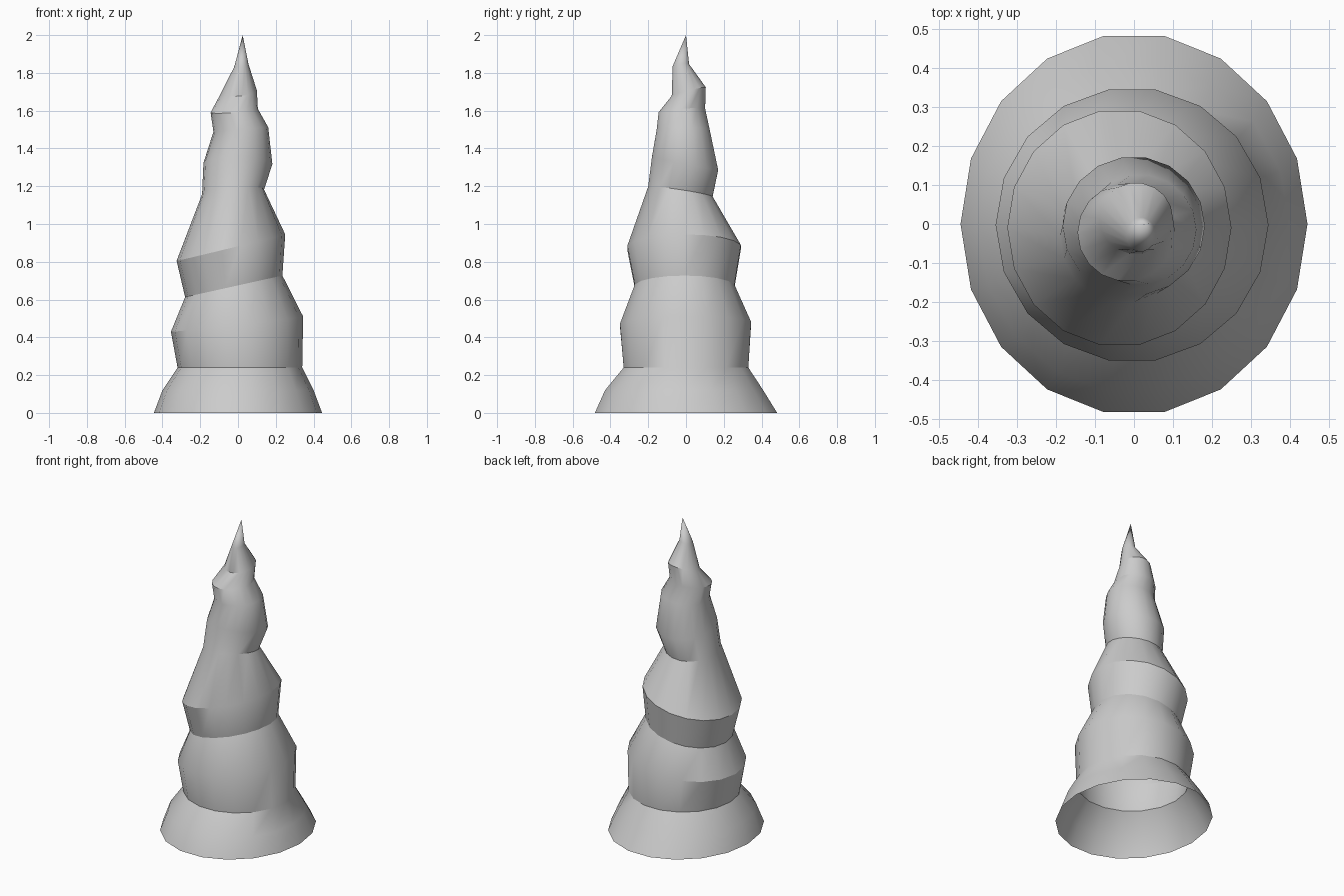
import bpy, bmesh
from math import cos, sin, tau

if "Cube" in bpy.data.objects:
    bpy.data.objects.remove(bpy.data.objects["Cube"])

SIDES = 18
# Tilted elliptical rings: x range, y range, centre height, rise towards +x, rise towards +y
RINGS = [
    (-.445, .445, -.49, .49, .00, 0, 0),
    (-.40, .40, -.435, .415, .12, 0, 0),
    (-.32, .34, -.335, .335, .24, 0, 0),
    (-.355, .345, -.355, .35, .47, .04, .005),
    (-.28, .235, -.275, .26, .67, .057, 0),
    (-.325, .25, -.315, .295, .875, .07, .002),
    (-.19, .138, -.203, .143, 1.17, .012, -.026),
    (-.183, .182, -.183, .173, 1.32, -.003, -.035),
    (-.13, .16, -.157, .127, 1.50, .012, 0),
    (-.145, .105, -.147, .103, 1.60, .01, .01),
    (-.09, .10, -.077, .106, 1.70, .007, .023),
    (-.02, .055, -.071, .017, 1.84, .008, .005),
]
TIP = (.025, 0, 2)


def add_ring(bm, x0, x1, y0, y1, z, tilt_x, tilt_y):
    ring = []
    for i in range(SIDES):
        c, s = cos(tau * i / SIDES), sin(tau * i / SIDES)
        ring.append(bm.verts.new(((x0 + x1) / 2 + (x1 - x0) / 2 * c,
                                  (y0 + y1) / 2 + (y1 - y0) / 2 * s,
                                  z + tilt_x * c + tilt_y * s)))
    return ring


# Spiralling horn shell, open underneath
bm = bmesh.new()
rings = [add_ring(bm, *r) for r in RINGS]
for low, high in zip(rings, rings[1:]):
    for i in range(SIDES):
        j = (i + 1) % SIDES
        bm.faces.new((low[i], low[j], high[j], high[i]))

# Pointed tip
tip = bm.verts.new(TIP)
for i in range(SIDES):
    bm.faces.new((rings[-1][i], rings[-1][(i + 1) % SIDES], tip))

mesh = bpy.data.meshes.new("twisted_horn")
bm.to_mesh(mesh)
bm.free()
horn = bpy.data.objects.new("twisted_horn", mesh)
bpy.context.collection.objects.link(horn)

# Smooth around the body, crisp at the ridges
bpy.context.view_layer.objects.active = horn
horn.select_set(True)
bpy.ops.object.shade_smooth_by_angle(angle=.52)
